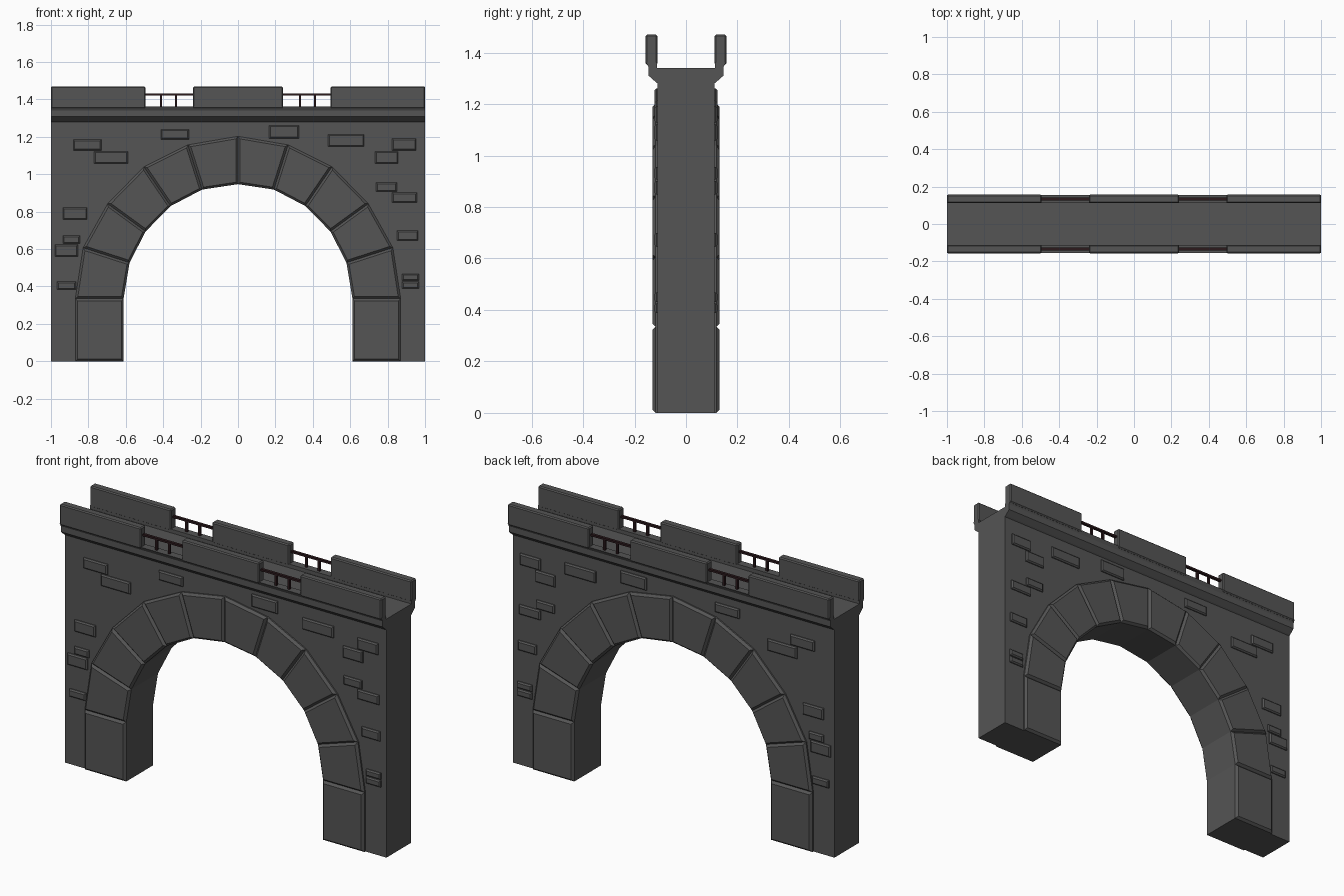
import bpy, bmesh

if "Cube" in bpy.data.objects:
    bpy.data.objects.remove(bpy.data.objects["Cube"])

def material(name, col):
    m = bpy.data.materials.new(name)
    m.diffuse_color = (*col, 1)
    m.use_nodes = True
    m.node_tree.nodes["Principled BSDF"].inputs["Base Color"].default_value = m.diffuse_color
    return m

STONE = material("dark_stone", (0.09, 0.09, 0.09))
IRON = material("dark_iron", (0.025, 0.01, 0.012))

def finish(name, bm, mat=STONE, mirror=(False, False), bevel=0):
    me = bpy.data.meshes.new(name)
    bm.to_mesh(me)
    bm.free()
    ob = bpy.data.objects.new(name, me)
    bpy.context.collection.objects.link(ob)
    me.materials.append(mat)
    if bevel:
        b = ob.modifiers.new("bevel", 'BEVEL')
        b.width, b.segments = bevel, 1
    if any(mirror):
        m = ob.modifiers.new("mirror", 'MIRROR')
        m.use_axis = (*mirror, False)
        m.use_mirror_merge = False
    return ob

def prism(bm, outline, lo, hi, axis='y', inset=0, depth=0, both=True):
    """Extrude an outline along y (xz outline) or x (yz outline); optional chamfered end faces."""
    def point(p, t):
        return (p[0], t, p[1]) if axis == 'y' else (t, p[0], p[1])
    a = [bm.verts.new(point(p, lo)) for p in outline]
    b = [bm.verts.new(point(p, hi)) for p in outline]
    ends = [bm.faces.new(a), bm.faces.new(b)]
    sides = []
    for i in range(len(a)):
        j = (i + 1) % len(a)
        sides.append(bm.faces.new((a[i], a[j], b[j], b[i])))
    bmesh.ops.recalc_face_normals(bm, faces=ends + sides)
    if inset:
        bmesh.ops.inset_individual(bm, faces=ends if both else ends[:1],
                                   thickness=inset, depth=depth, use_even_offset=True)

def rect(x0, x1, z0, z1):
    return [(x0, z0), (x1, z0), (x1, z1), (x0, z1)]

# Arch joints from the foot to the crown (right half)
inner = [(.612, 0), (.612, .335), (.58, .527), (.494, .694), (.36, .83), (.192, .918), (0, .947)]
outer = [(.87, 0), (.87, .335), (.828, .607), (.697, .842), (.503, 1.04), (.268, 1.157), (0, 1.203)]

# Wall around the arch
bm = bmesh.new()
left = [(-x, z) for x, z in outer[:-1]]
prism(bm, [(-1, 0), (-1, 1.29), (1, 1.29), (1, 0)] + outer + left[::-1], -.11, .11)
finish("wall", bm)

# Arch stones and leg blocks, chamfered on both faces
bm = bmesh.new()
for i in range(len(inner) - 1):
    prism(bm, [inner[i], outer[i], outer[i + 1], inner[i + 1]], -.118, .118, inset=.012, depth=.013)
finish("arch_stones", bm, mirror=(True, False))

# Cornice, deck and low curb in one profile
half = [(.11, 1.28), (.117, 1.285), (.145, 1.31), (.145, 1.342), (.155, 1.362), (.112, 1.362), (.112, 1.341)]
bm = bmesh.new()
prism(bm, half + [(-y, z) for y, z in half[::-1]], -1, 1, axis='x')
finish("cornice_deck", bm)

# Parapet blocks
bm = bmesh.new()
for x0, x1 in [(-1, -.495), (-.24, .24), (.495, 1)]:
    prism(bm, rect(x0, x1, 1.352, 1.47), -.157, -.111)
finish("parapet", bm, mirror=(False, True), bevel=.006)

# Railings in the parapet gaps
bm = bmesh.new()
prism(bm, rect(.235, .5, 1.42, 1.431), -.142, -.126)
for x in (.332, .412):
    prism(bm, rect(x - .006, x + .006, 1.355, 1.425), -.14, -.128)
finish("railings", bm, IRON, mirror=(True, True))

# Raised bricks scattered over both faces
bricks = [(-.88, -.73, 1.127, 1.186), (-.77, -.588, 1.057, 1.122), (-.412, -.262, 1.186, 1.24),
          (.166, .326, 1.191, 1.261), (.481, .674, 1.148, 1.213), (.824, .952, 1.127, 1.191),
          (.733, .856, 1.057, 1.122), (.738, .85, .907, .956), (.824, .957, .848, .902),
          (.85, .963, .645, .699), (.877, .968, .431, .468), (.877, .968, .388, .426),
          (-.936, -.807, .757, .822), (-.936, -.845, .629, .672), (-.979, -.856, .559, .624),
          (-.968, -.866, .383, .426)]
bm = bmesh.new()
for r in bricks:
    prism(bm, rect(*r), -.115, -.105, inset=.007, depth=.007, both=False)
finish("raised_bricks", bm, mirror=(False, True))
